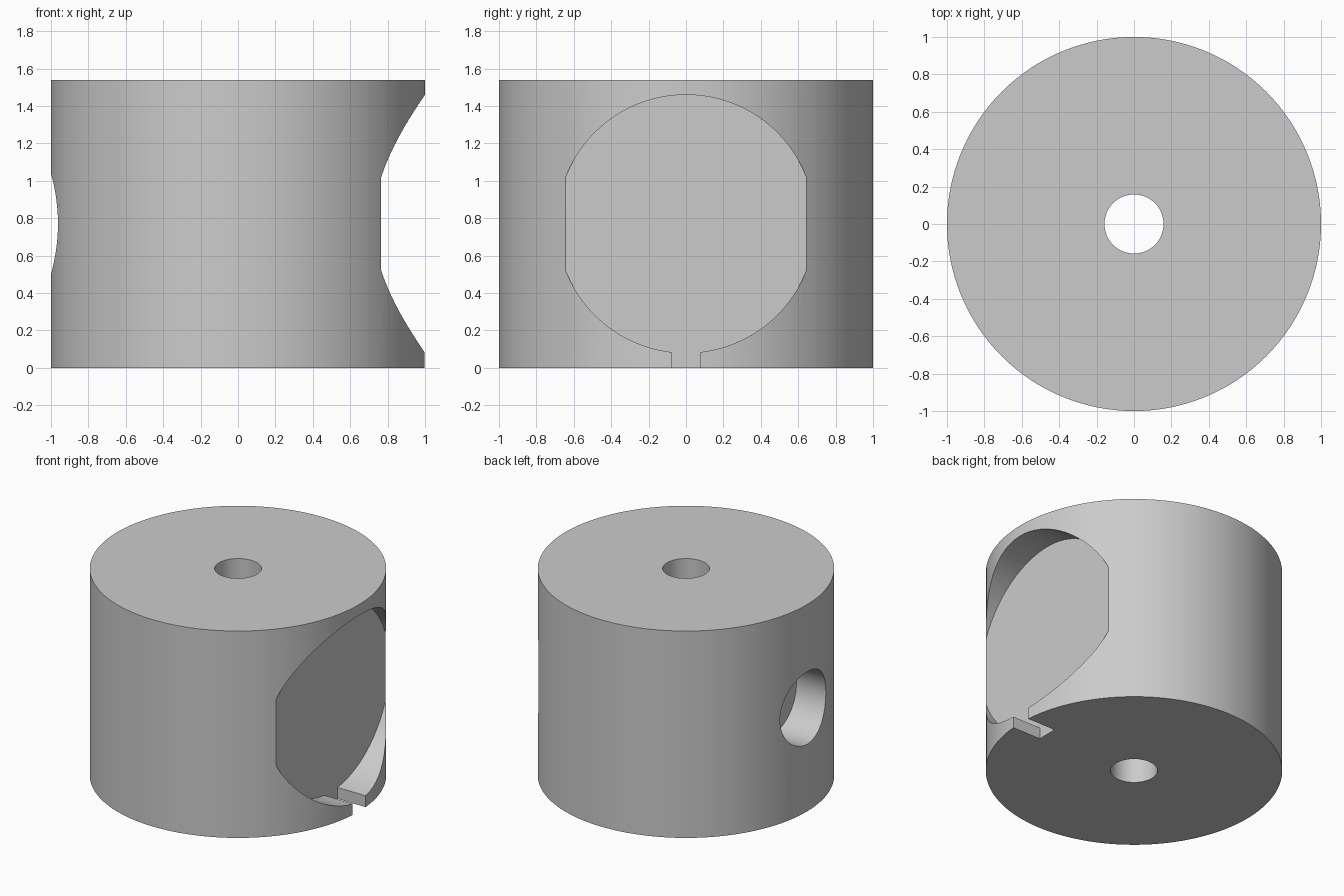
import bpy
import math

default = bpy.data.objects.get("Cube")
if default:
    bpy.data.objects.remove(default, do_unlink=True)

HEIGHT = 1.54
MID = HEIGHT / 2

grey = bpy.data.materials.new("plain grey")
grey.use_nodes = True
colour = (0.6, 0.6, 0.6, 1)
grey.diffuse_color = colour
grey.node_tree.nodes["Principled BSDF"].inputs["Base Color"].default_value = colour


def cylinder(name, radius, depth, location, along_x=False, sides=96):
    rotation = (0, math.pi / 2, 0) if along_x else (0, 0, 0)
    bpy.ops.mesh.primitive_cylinder_add(vertices=sides, radius=radius, depth=depth,
                                        location=location, rotation=rotation)
    obj = bpy.context.object
    obj.name = name
    obj.data.materials.append(grey)
    return obj


def cut(body, cutter):
    # Subtract the cutter, then discard it
    mod = body.modifiers.new(cutter.name, "BOOLEAN")
    mod.operation = "DIFFERENCE"
    mod.solver = "EXACT"
    mod.object = cutter
    bpy.context.view_layer.objects.active = body
    bpy.ops.object.modifier_apply(modifier=mod.name)
    bpy.data.objects.remove(cutter, do_unlink=True)


# Round block
body = cylinder("round_block", 1, HEIGHT, (0, 0, MID), sides=128)

# Central bore, right through
cut(body, cylinder("bore_cutter", 0.158, 2, (0, 0, MID), sides=64))

# Large flat-bottomed recess on the +x side
FLOOR = 0.765
cut(body, cylinder("recess_cutter", 0.69, 0.5, (FLOOR + 0.25, 0, MID), along_x=True))

# Narrow slot from the recess down through the base
bpy.ops.mesh.primitive_cube_add(size=1, location=(FLOOR + 0.25, 0, 0.1))
slot = bpy.context.object
slot.name = "slot_cutter"
slot.scale = (0.5, 0.155, 0.4)
slot.data.materials.append(grey)
cut(body, slot)

# Blind round hole on the -x side
cut(body, cylinder("side_hole_cutter", 0.27, 0.5, (-0.72 - 0.25, 0, MID), along_x=True, sides=64))

# Smooth curved walls, crisp edges
bpy.ops.object.select_all(action="DESELECT")
body.select_set(True)
bpy.context.view_layer.objects.active = body
bpy.ops.object.shade_smooth_by_angle(angle=math.radians(30))
